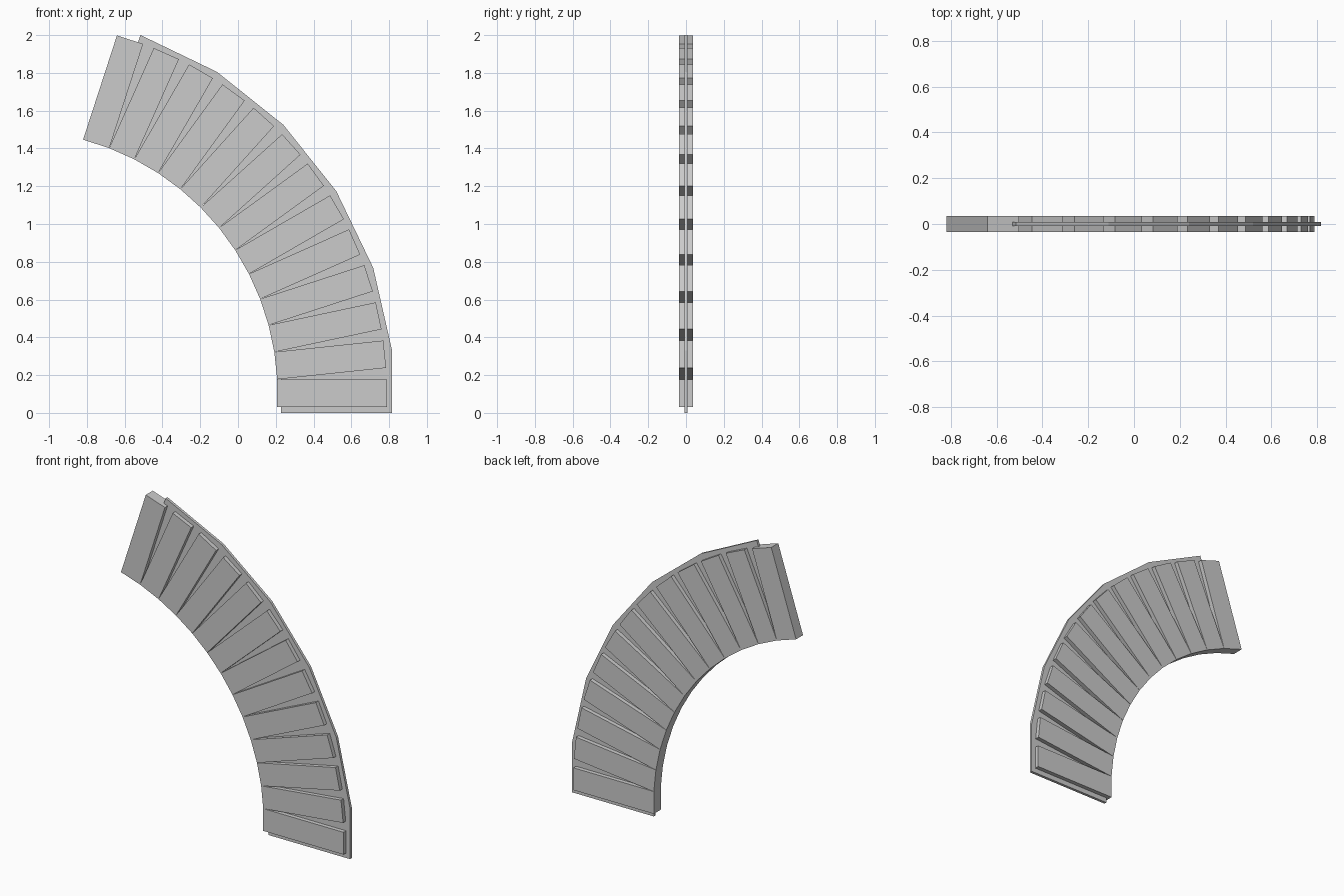
import bpy, bmesh, math
from mathutils import Matrix

if "Cube" in bpy.data.objects:
    bpy.data.objects.remove(bpy.data.objects["Cube"])

CX, CZ = -1.1795, 0.105          # centre of the curved sweep
BLOCKS, STEP = 13, math.radians(6)
R_IN, LENGTH, WIDTH, DEPTH = 1.387, 0.58, 0.1455, 0.072
SEG = 2 * math.pi / 28           # facet angle of the web plate


def finish(name, bm):
    bmesh.ops.recalc_face_normals(bm, faces=bm.faces)
    mesh = bpy.data.meshes.new(name)
    bm.to_mesh(mesh)
    bm.free()
    obj = bpy.data.objects.new(name, mesh)
    bpy.context.collection.objects.link(obj)
    return obj


# Fanned blocks, touching along their inner edges
for k in range(BLOCKS):
    bm = bmesh.new()
    place = (Matrix.Translation((CX, 0, CZ))
             @ Matrix.Rotation(-k * STEP, 4, 'Y')
             @ Matrix.Translation((R_IN + LENGTH / 2, 0, 0))
             @ Matrix.Diagonal((LENGTH, DEPTH, WIDTH, 1)))
    bmesh.ops.create_cube(bm, size=1, matrix=place)
    finish(f"block_{k + 1:02d}", bm)


# Thin faceted plate running through the middle of the blocks
def arc(radius):
    pts = [(CX + radius * math.cos(SEG * (i + 0.5)),
            CZ + radius * math.sin(SEG * (i + 0.5))) for i in range(6)]
    return [(pts[0][0], 0.0)] + pts   # first facet is cut off at the floor


outline = arc(2.008) + arc(1.415)[::-1]
bm = bmesh.new()
face = bm.faces.new([bm.verts.new((x, -0.009, z)) for x, z in outline])
ext = bmesh.ops.extrude_face_region(bm, geom=[face], use_keep_orig=True)
verts = [v for v in ext["geom"] if isinstance(v, bmesh.types.BMVert)]
bmesh.ops.translate(bm, verts=verts, vec=(0, 0.018, 0))
finish("web_plate", bm)
